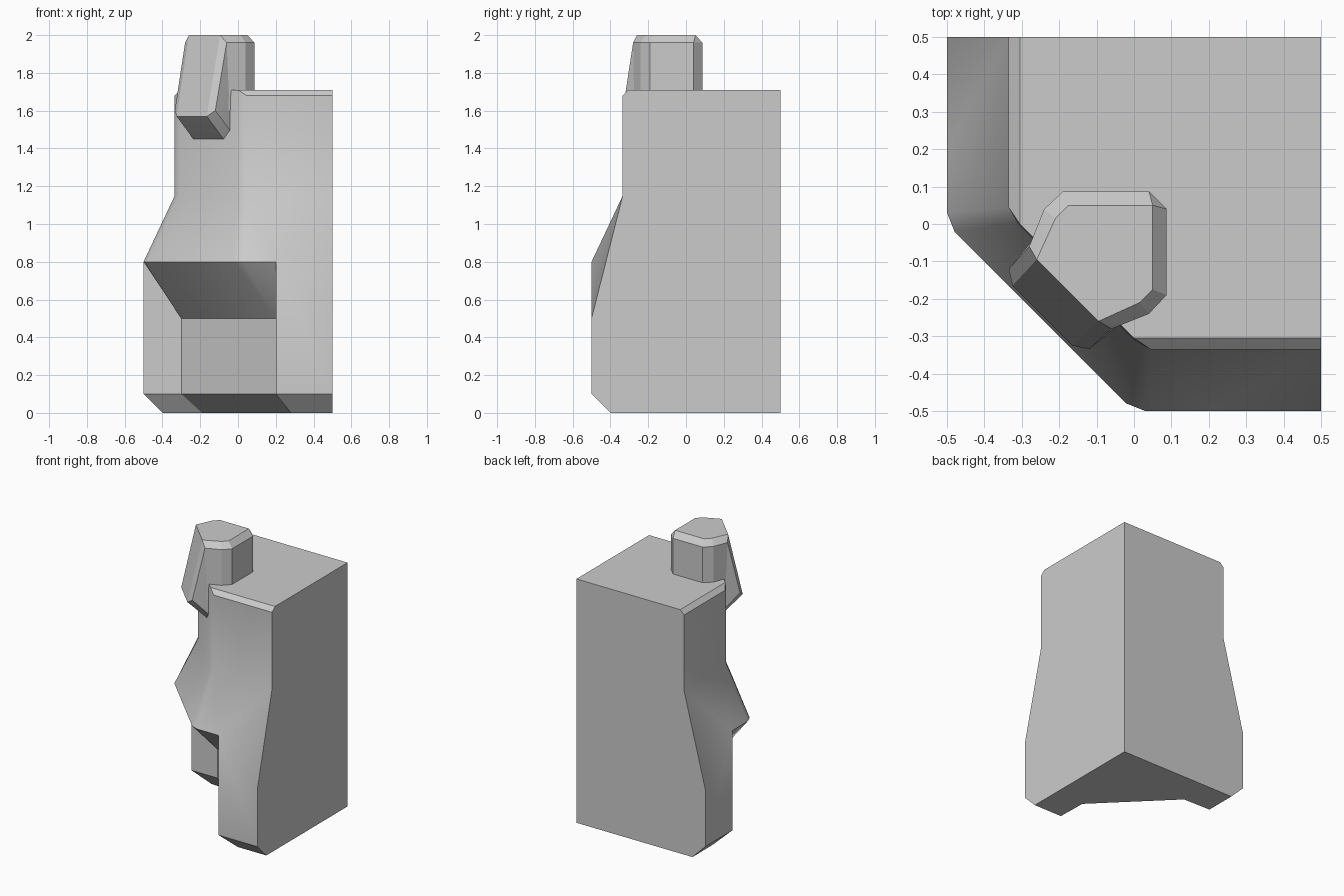
import bpy, bmesh, math

if "Cube" in bpy.data.objects:
    bpy.data.objects.remove(bpy.data.objects["Cube"])


def swap(p):
    # the model is symmetric across the diagonal plane x = y
    return (p[1], p[0], p[2])


def finish(bm, name, angle):
    bmesh.ops.recalc_face_normals(bm, faces=bm.faces)
    mesh = bpy.data.meshes.new(name)
    bm.to_mesh(mesh)
    bm.free()
    ob = bpy.data.objects.new(name, mesh)
    bpy.context.collection.objects.link(ob)
    bpy.ops.object.select_all(action='DESELECT')
    bpy.context.view_layer.objects.active = ob
    ob.select_set(True)
    bpy.ops.object.shade_smooth_by_angle(angle=math.radians(angle))
    return ob


# Body: half of the block on the front side, mirrored over the diagonal
P = {
    # right end profile
    'a0': (.5, -.4, 0), 'a1': (.5, -.5, .1), 'a2': (.5, -.5, .5),
    'a3': (.5, -.335, 1.15), 'a4': (.5, -.335, 1.68), 'a5': (.5, -.305, 1.71),
    # leg edge and recessed wall
    'b0': (.28, -.4, 0), 'b1': (.2, -.5, .1), 'b2': (.2, -.5, .8),
    'n0': (.275, -.19, 0), 'n1': (.2, -.3, .1), 'n2': (.2, -.3, .5),
    # swelling corner and upper wall
    'c2': (.03, -.5, .8), 'c3': (.045, -.335, 1.15),
    'c4': (.045, -.335, 1.68), 'c5': (0, -.305, 1.71),
    'd2': (-.02, -.48, .8), 'd3': (0, -.31, 1.15), 'd4': (0, -.31, 1.68),
    # back corner
    'e0': (.5, .5, 0), 'e5': (.5, .5, 1.71),
}
# points on the mirror plane
for key, src in (('m0', 'n0'), ('m1', 'n1'), ('m2', 'n2'), ('k2', 'd2'),
                 ('k3', 'd3'), ('k4', 'd4'), ('k5', 'c5')):
    x, y, z = P[src]
    P[key] = ((x + y) / 2, (x + y) / 2, z)

FACES = [
    'a0 e0 m0 n0 b0',                                       # underside
    'a0 a1 b1 b0', 'b0 b1 n1 n0', 'n0 n1 m1 m0',            # bottom chamfer
    'a1 a2 b2 b1', 'b1 b2 n2 n1', 'n1 n2 m2 m1',            # leg and recess
    'b2 c2 n2', 'c2 d2 n2', 'd2 k2 m2 n2',                  # overhang
    'b2 a2 a3', 'b2 a3 c3', 'b2 c3 c2', 'c2 c3 d3 d2', 'd2 d3 k3 k2',
    'a3 a4 c4 c3', 'c3 c4 d4 d3', 'd3 d4 k4 k3',            # upper wall
    'a4 a5 c5 c4', 'c4 c5 d4', 'd4 c5 k5 k4',               # top chamfer
    'a5 e5 k5 c5',                                          # top
    'a0 a1 a2 a3 a4 a5 e5 e0',                              # flat end
]
bm = bmesh.new()
for flip in (False, True):
    verts = {k: bm.verts.new(swap(p) if flip else p) for k, p in P.items()}
    for f in FACES:
        bm.faces.new([verts[k] for k in f.split()])
bmesh.ops.remove_doubles(bm, verts=bm.verts, dist=1e-4)
finish(bm, "body", 30)


# Knob and its sloping front: convex solids mirrored over the diagonal
def hull(name, half):
    bm = bmesh.new()
    for p in half:
        bm.verts.new(p)
        bm.verts.new(swap(p))
    bmesh.ops.remove_doubles(bm, verts=bm.verts, dist=1e-4)
    res = bmesh.ops.convex_hull(bm, input=bm.verts)
    junk = {g for g in res['geom_interior'] if isinstance(g, bmesh.types.BMVert)}
    bmesh.ops.delete(bm, geom=list(junk), context='VERTS')
    bmesh.ops.dissolve_limit(bm, angle_limit=math.radians(2),
                             verts=bm.verts, edges=bm.edges)
    return finish(bm, name, 10)


outer = [(-.06, -.28), (.04, -.24), (.087, -.19), (.087, .04)]
inner = [(-.095, -.26), (.015, -.21), (.05, -.175), (.05, .05)]
hull("knob", [(x, y, z) for z in (1.6, 1.96) for x, y in outer]
     + [(x, y, 2) for x, y in inner])

hull("knob_front", [
    (-.095, -.26, 2), (-.06, -.28, 1.96),
    (-.12, -.335, 1.6), (-.165, -.325, 1.57),
    (-.08, -.24, 1.455), (-.045, -.27, 1.5), (-.03, -.26, 1.71),
    (-.02, -.18, 1.38), (0, -.22, 1.5),
])
